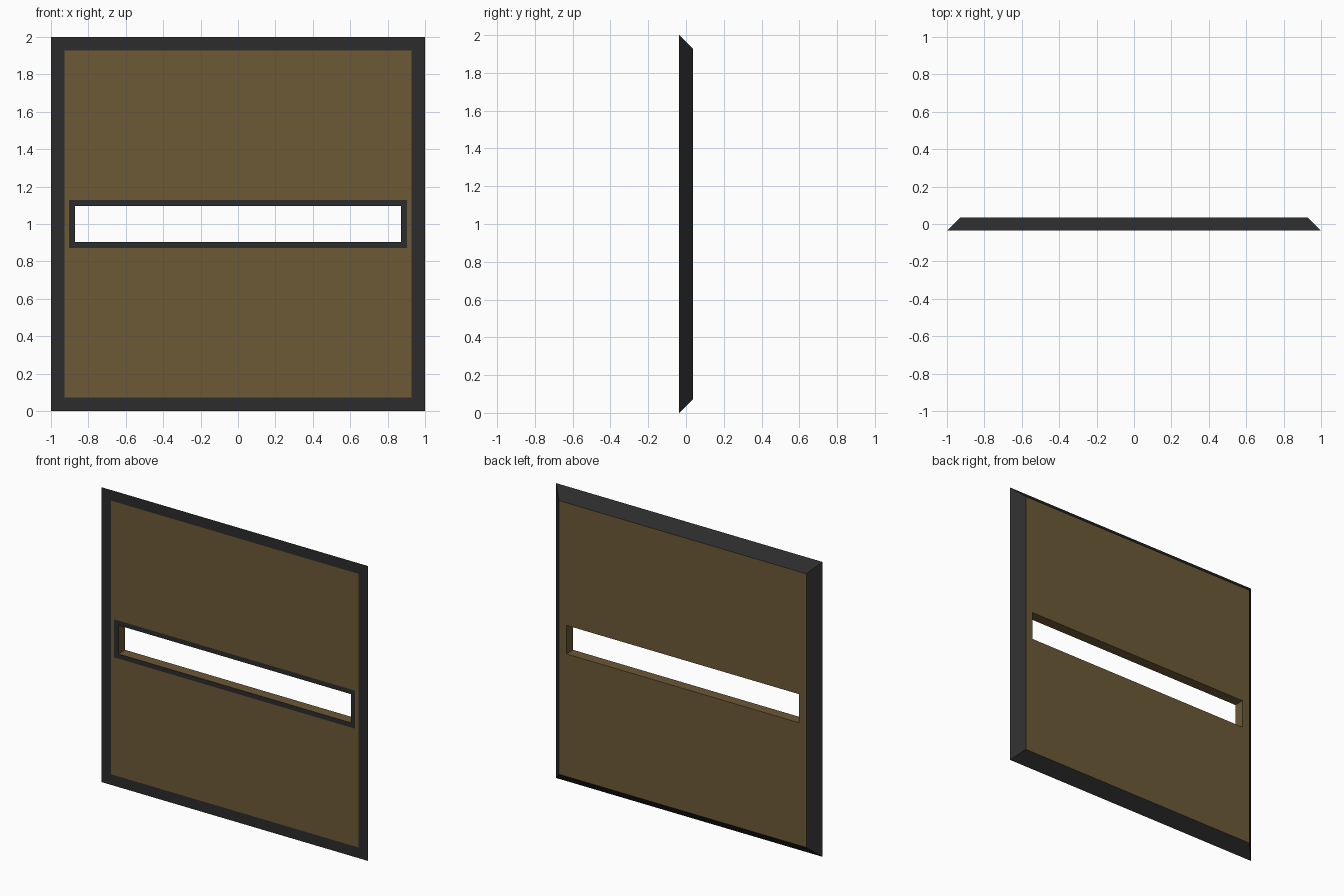
import bpy, bmesh

if "Cube" in bpy.data.objects:
    bpy.data.objects.remove(bpy.data.objects["Cube"])

T = 0.036  # half thickness


def material(name, rgb):
    m = bpy.data.materials.new(name)
    m.diffuse_color = (*rgb, 1)
    m.use_nodes = True
    m.node_tree.nodes["Principled BSDF"].inputs["Base Color"].default_value = m.diffuse_color
    return m


brown = material("brown_board", (0.15, 0.10, 0.037))
dark = material("dark_edge", (0.025, 0.025, 0.025))


def rect(hx, hz, y):
    """Rectangle loop centred on the panel middle (z = 1)."""
    return [(sx * hx, y, 1 + sz * hz) for sx, sz in ((-1, -1), (1, -1), (1, 1), (-1, 1))]


def banded(name, mat, *strips):
    """Object made of strips, each a chain of rectangles bridged corner to corner."""
    bm = bmesh.new()
    for strip in strips:
        loops = [[bm.verts.new(p) for p in rect(*r)] for r in strip]
        for a, b in zip(loops, loops[1:]):
            for i in range(4):
                j = (i + 1) % 4
                bm.faces.new((a[i], a[j], b[j], b[i]))
    me = bpy.data.meshes.new(name)
    bm.to_mesh(me)
    bm.free()
    me.materials.append(mat)
    ob = bpy.data.objects.new(name, me)
    bpy.context.collection.objects.link(ob)
    return ob


hole = (0.872, 0.097)
trim = (0.904, 0.129)
inner = (0.928, 0.928)
outer = (1.0, 1.0)

# Board: front face, then back face running into the slot walls
banded("board", brown,
       [(*inner, -T), (*trim, -T)],
       [(*inner, T), (*hole, T), (*hole, -T)])
# Outer frame: flat front border and chamfered sides
banded("outer_frame", dark, [(*inner, T), (*outer, -T), (*inner, -T)])
# Dark border around the slot
banded("slot_trim", dark, [(*trim, -T), (*hole, -T)])

# Consistent outward winding: outer loops face front/back as bridged
for ob in bpy.context.collection.objects:
    bm = bmesh.new()
    bm.from_mesh(ob.data)
    bm.normal_update()
    for f in bm.faces:
        c, n = f.calc_center_median(), f.normal
        if abs(n.y) > 0.9:
            flip = n.y * c.y < 0                      # front and back
        else:
            out = n.x * c.x + n.z * (c.z - 1)
            flip = (out > 0) == (ob.name == "board")  # slot walls face in, frame out
        if flip:
            f.normal_flip()
    bm.to_mesh(ob.data)
    bm.free()
